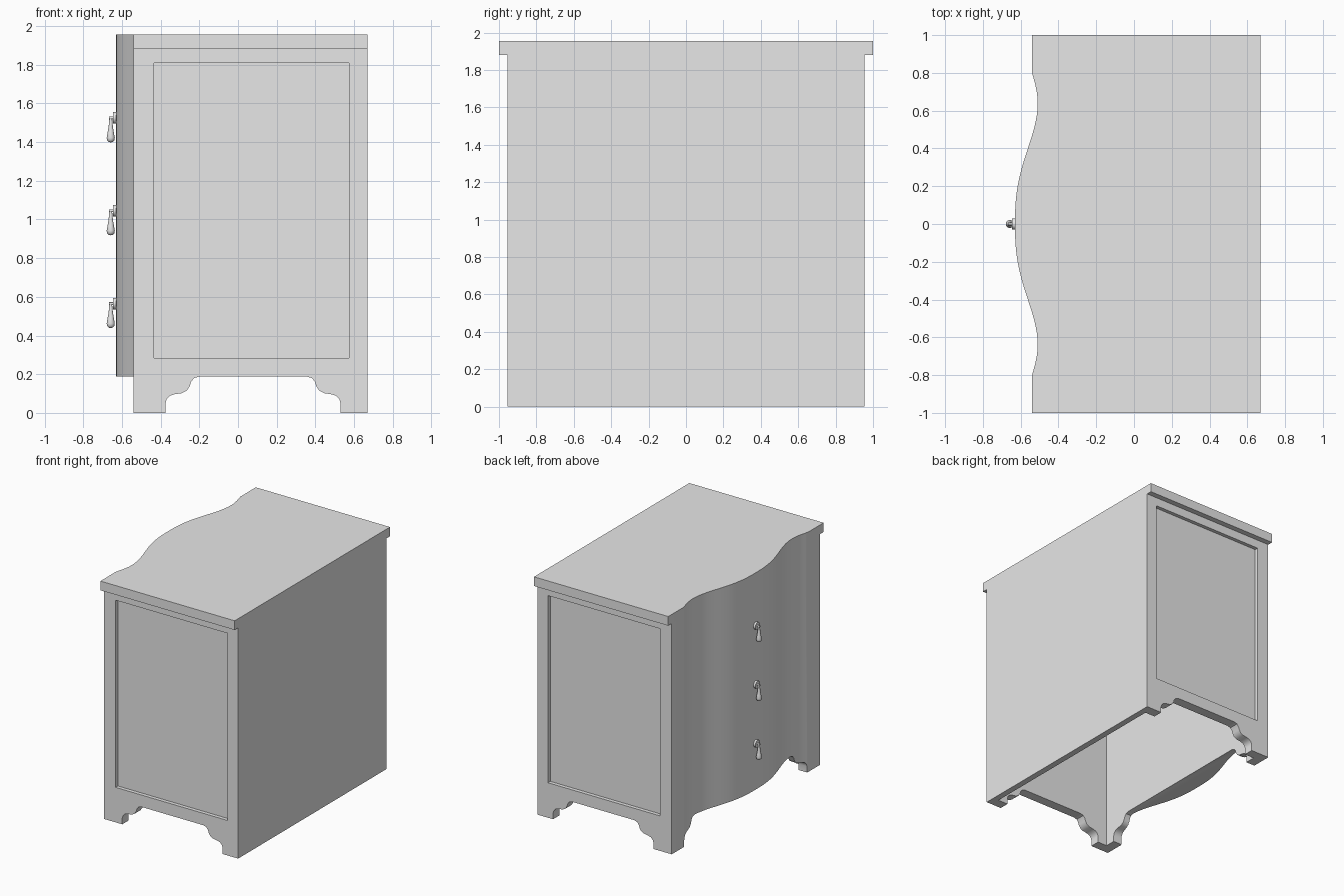
import bpy
import bmesh
from math import sin, cos, pi, radians
from mathutils import Matrix

cube = bpy.data.objects.get("Cube")
if cube:
    bpy.data.objects.remove(cube, do_unlink=True)

# One plain grey paint for the whole chest
grey = bpy.data.materials.new("plain_grey")
grey.use_nodes = True
grey.diffuse_color = (0.8, 0.8, 0.8, 1)
grey.node_tree.nodes["Principled BSDF"].inputs["Base Color"].default_value = (0.8, 0.8, 0.8, 1)

BACK, FRONT = 0.67, -0.54
SIDE, TOP_SIDE = 0.955, 1.0
UNDER_TOP, TOP = 1.88, 1.955
WALL = 0.08


def add_object(name, bm):
    bmesh.ops.recalc_face_normals(bm, faces=bm.faces)
    mesh = bpy.data.meshes.new(name)
    bm.to_mesh(mesh)
    bm.free()
    mesh.materials.append(grey)
    obj = bpy.data.objects.new(name, mesh)
    bpy.context.collection.objects.link(obj)
    return obj


def prism(name, outline, axis, low, high):
    """Extrude a closed 2D outline along the x, y or z axis."""
    place = {"x": lambda p: (low, p[0], p[1]),
             "y": lambda p: (p[0], low, p[1]),
             "z": lambda p: (p[0], p[1], low)}[axis]
    bm = bmesh.new()
    face = bm.faces.new([bm.verts.new(place(p)) for p in outline])
    moved = bmesh.ops.extrude_face_region(bm, geom=[face])["geom"]
    step = [(high - low) * (a == axis) for a in "xyz"]
    bmesh.ops.translate(bm, vec=step, verts=[v for v in moved if isinstance(v, bmesh.types.BMVert)])
    return add_object(name, bm)


def rectangle(a, b, c, d):
    return [(a, c), (b, c), (b, d), (a, d)]


def smooth(obj, angle):
    bpy.ops.object.select_all(action="DESELECT")
    bpy.context.view_layer.objects.active = obj
    obj.select_set(True)
    bpy.ops.object.shade_smooth_by_angle(angle=radians(angle))


def cut(obj, cutter):
    cutter.hide_render = True
    bpy.context.view_layer.objects.active = obj
    mod = obj.modifiers.new("cut", "BOOLEAN")
    mod.operation, mod.solver, mod.object = "DIFFERENCE", "EXACT", cutter
    bpy.ops.object.modifier_apply(modifier=mod.name)
    bpy.data.objects.remove(cutter, do_unlink=True)


def front_x(y):
    """Serpentine front: flat ends, shallow hollows, broad bulge."""
    y = abs(y)
    if y > 0.64:
        return FRONT + 0.03 * sin(pi / 2 * (0.8 - y) / 0.16)
    return -0.51 - 0.06 * (1 + cos(pi * (y / 0.64) ** 1.3))


def plan(half_width):
    wave = [(front_x(i / 40), i / 40) for i in range(32, -33, -1)]
    return ([(BACK, -half_width), (BACK, half_width), (FRONT, half_width)]
            + wave + [(FRONT, -half_width)])


# Stepped curve of a bracket foot: distance from the foot, height
BRACKET = [(0, -0.1), (0, 0.05), (0.006, 0.07), (0.022, 0.088), (0.05, 0.097),
           (0.085, 0.102), (0.11, 0.115), (0.125, 0.138), (0.132, 0.16),
           (0.147, 0.18), (0.175, 0.188)]


def arch(start, end):
    return ([(start + d, z) for d, z in BRACKET]
            + [(end - d, z) for d, z in reversed(BRACKET)])


# Carcass: hollow below, bracket feet on the sides and front, sunk side panels
body = prism("chest_body", plan(SIDE), "z", 0, UNDER_TOP)
cut(body, prism("hollow", rectangle(FRONT + WALL, BACK - 0.05, WALL - SIDE, SIDE - WALL),
                "z", -0.2, UNDER_TOP - 0.02))
cut(body, prism("side_arch", arch(-0.375, 0.53), "y", -1.2, 1.2))
cut(body, prism("front_arch", arch(-0.79, 0.79), "x", -1, -0.42))
for side in (-1, 1):
    cut(body, prism("panel_recess", rectangle(-0.435, 0.575, 0.285, 1.81),
                    "y", side * (SIDE - 0.03), side * 1.2))
smooth(body, 35)

# Top board follows the front curve and overhangs the sides
smooth(prism("top_board", plan(TOP_SIDE), "z", UNDER_TOP, TOP), 35)

# Drop pulls down the middle of the front
DROP = [(0, 0.005), (0.006, 0.003), (0.008, -0.012), (0.011, -0.045), (0.017, -0.08),
        (0.021, -0.103), (0.019, -0.116), (0.011, -0.124), (0, -0.127)]


def disc(name, radius, depth, x, z):
    bm = bmesh.new()
    turn = Matrix.Translation((x, 0, z)) @ Matrix.Rotation(pi / 2, 4, "Y")
    bmesh.ops.create_cone(bm, cap_ends=True, segments=24, radius1=radius,
                          radius2=radius, depth=depth, matrix=turn)
    smooth(add_object(name, bm), 40)


for n, height in enumerate((0.565, 1.045, 1.525)):
    disc(f"pull_plate_{n + 1}", 0.03, 0.02, -0.636, height)
    disc(f"pull_pin_{n + 1}", 0.007, 0.03, -0.652, height)
    bm = bmesh.new()
    verts = [bm.verts.new((-0.658 + r, 0, height + z)) for r, z in DROP]
    edges = [bm.edges.new(pair) for pair in zip(verts, verts[1:])]
    bmesh.ops.spin(bm, geom=verts + edges, cent=(-0.658, 0, 0), axis=(0, 0, 1),
                   angle=2 * pi, steps=20)
    bmesh.ops.remove_doubles(bm, verts=bm.verts, dist=0.0005)
    smooth(add_object(f"pull_drop_{n + 1}", bm), 60)
